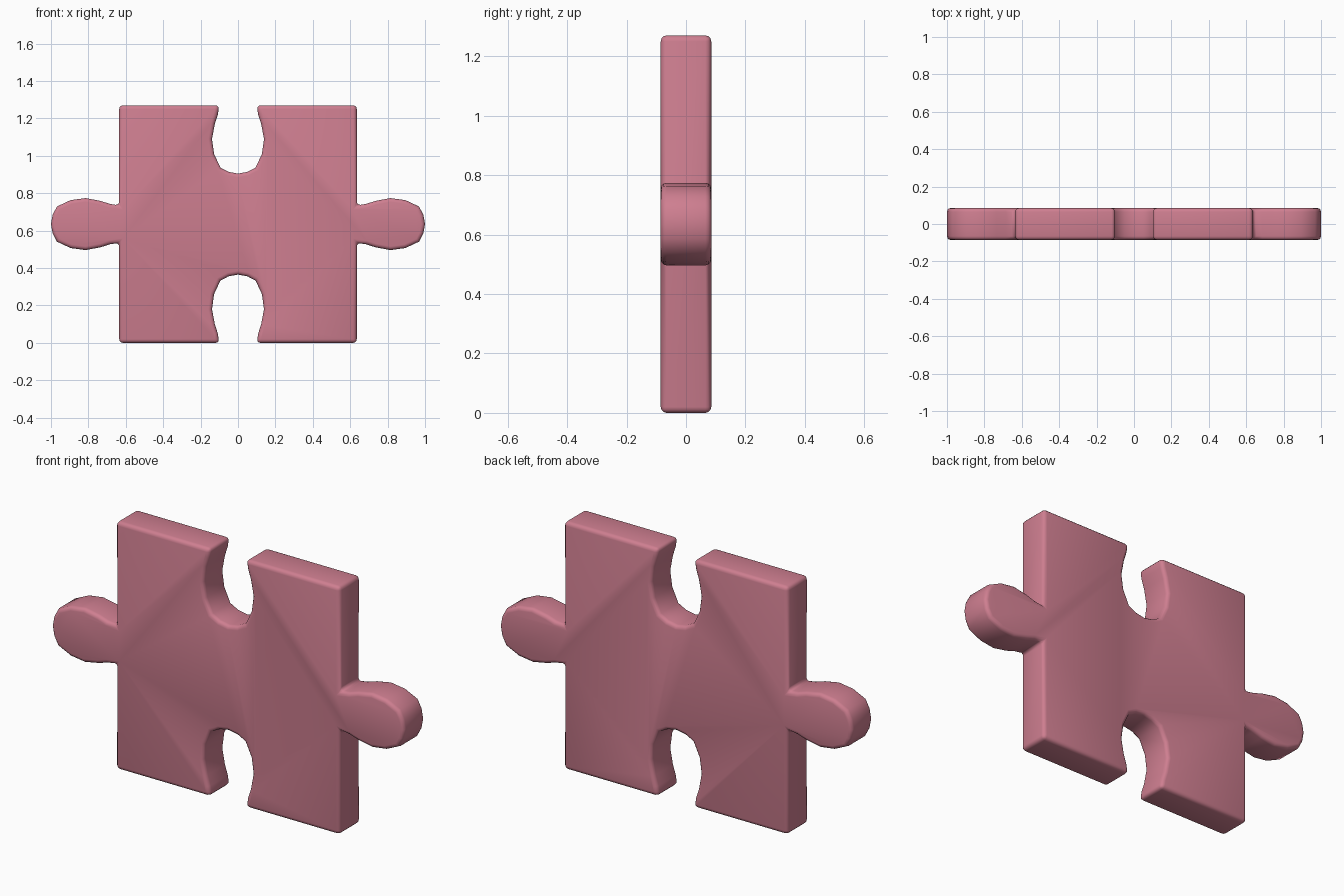
import bpy, bmesh, math
from mathutils import Vector

if "Cube" in bpy.data.objects:
    bpy.data.objects.remove(bpy.data.objects["Cube"])

HALF, DEPTH, CZ = 0.635, 0.085, 0.635

# One side of the knob: (distance from edge, half width)
knob = [(0.0, 0.1), (0.05, 0.108), (0.10, 0.124), (0.18, 0.139), (0.26, 0.128),
        (0.333, 0.094), (0.356, 0.05)]
full = [(d, -w) for d, w in knob] + [(0.365, 0.0)] + [(d, w) for d, w in reversed(knob)]

# Outline, anticlockwise: each side is corner + knob (out) or socket (in)
outline = []
for i, sign in enumerate((-1, 1, -1, 1)):
    a = math.radians(-90 + 90 * i)
    n = Vector((math.cos(a), math.sin(a)))
    t = Vector((-n.y, n.x))
    outline.append(n * HALF - t * HALF)
    outline += [n * (HALF + sign * d) + t * w for d, w in full]

# Extrude the outline through the thickness
bm = bmesh.new()
face = bm.faces.new([bm.verts.new((p.x, -DEPTH, p.y + CZ)) for p in outline])
ext = bmesh.ops.extrude_face_region(bm, geom=[face])
for v in ext["geom"]:
    if isinstance(v, bmesh.types.BMVert):
        v.co.y = DEPTH
bmesh.ops.recalc_face_normals(bm, faces=bm.faces[:])
mesh = bpy.data.meshes.new("puzzle_piece")
bm.to_mesh(mesh)
bm.free()
piece = bpy.data.objects.new("puzzle_piece", mesh)
bpy.context.collection.objects.link(piece)

mat = bpy.data.materials.new("dusty_pink")
mat.diffuse_color = (0.62, 0.21, 0.28, 1)
mat.use_nodes = True
mat.node_tree.nodes["Principled BSDF"].inputs["Base Color"].default_value = mat.diffuse_color
mesh.materials.append(mat)

# Soft rounded rims and corners
bev = piece.modifiers.new("soft_edges", 'BEVEL')
bev.width = 0.02
bev.segments = 3
bev.limit_method = 'ANGLE'
bev.angle_limit = math.radians(45)

bpy.context.view_layer.objects.active = piece
piece.select_set(True)
bpy.ops.object.modifier_apply(modifier=bev.name)
bpy.ops.object.shade_smooth_by_angle(angle=math.radians(40))
